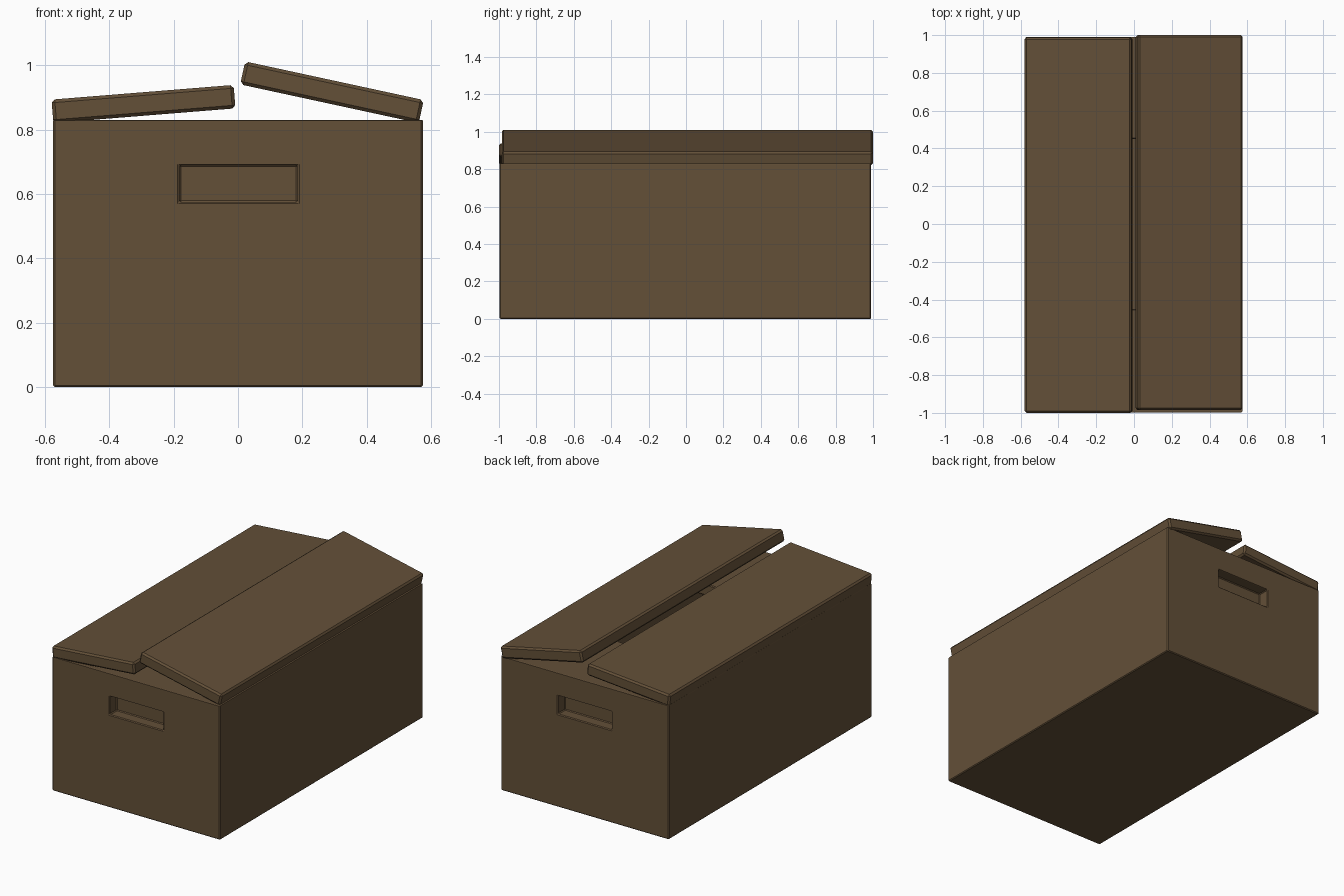
import bpy, math
from mathutils import Matrix, Vector

cube = bpy.data.objects.get("Cube")
if cube:
    bpy.data.objects.remove(cube, do_unlink=True)

# Single cardboard colour
card = bpy.data.materials.new("cardboard_brown")
card.use_nodes = True
card.diffuse_color = (0.125, 0.079, 0.039, 1)
card.node_tree.nodes["Principled BSDF"].inputs["Base Color"].default_value = card.diffuse_color


def block(name, low, high):
    """Axis-aligned block between two corners, with its scale baked in."""
    low, high = Vector(low), Vector(high)
    bpy.ops.mesh.primitive_cube_add(size=1)
    ob = bpy.context.object
    ob.name = name
    ob.data.transform(Matrix.Translation((low + high) / 2) @ Matrix.Diagonal((*(high - low), 1)))
    ob.data.materials.append(card)
    return ob


def bevel(ob, width):
    mod = ob.modifiers.new("edge_bevel", 'BEVEL')
    mod.width = width
    mod.segments = 1
    mod.limit_method = 'ANGLE'


def cut(ob, cutter):
    mod = ob.modifiers.new("cut", 'BOOLEAN')
    mod.operation = 'DIFFERENCE'
    mod.solver = 'EXACT'
    mod.object = cutter
    cutter.hide_render = True
    cutter.hide_set(True)


# Box body: hollow inside, with closed inner end flaps and a gap between them
FRONT, BACK, TOP = -0.997, 0.99, 0.83
body = block("box_body", (-0.575, FRONT, 0), (0.575, BACK, TOP))
cut(body, block("cavity_cutter", (-0.5, -0.88, 0.07), (0.5, 0.88, 0.76)))
cut(body, block("opening_cutter", (-0.5, -0.45, 0.5), (0.5, 0.45, 0.95)))

# Recessed hand holds at both ends
DEPTH = 0.07
for name, y0, y1 in (("front", FRONT - 0.1, FRONT + DEPTH), ("back", BACK - DEPTH, BACK + 0.1)):
    cut(body, block(name + "_handle_cutter", (-0.182, y0, 0.575), (0.185, y1, 0.69)))
bevel(body, 0.005)

# Half-open lid flaps, hinged along the long top edges
for name, side, length, angle, y0, y1 in (
        ("right_flap", -1, 0.568, 4.6, -1.0, 0.988),
        ("left_flap", 1, 0.568, 12.2, -0.985, 1.0)):
    ends = sorted((0, -side * length))
    flap = block(name, (ends[0], y0, 0), (ends[1], y1, 0.073))
    flap.location = (side * (0.574 if side < 0 else 0.562), 0, 0.821)
    flap.rotation_euler.y = math.radians(side * angle)
    bevel(flap, 0.01)
